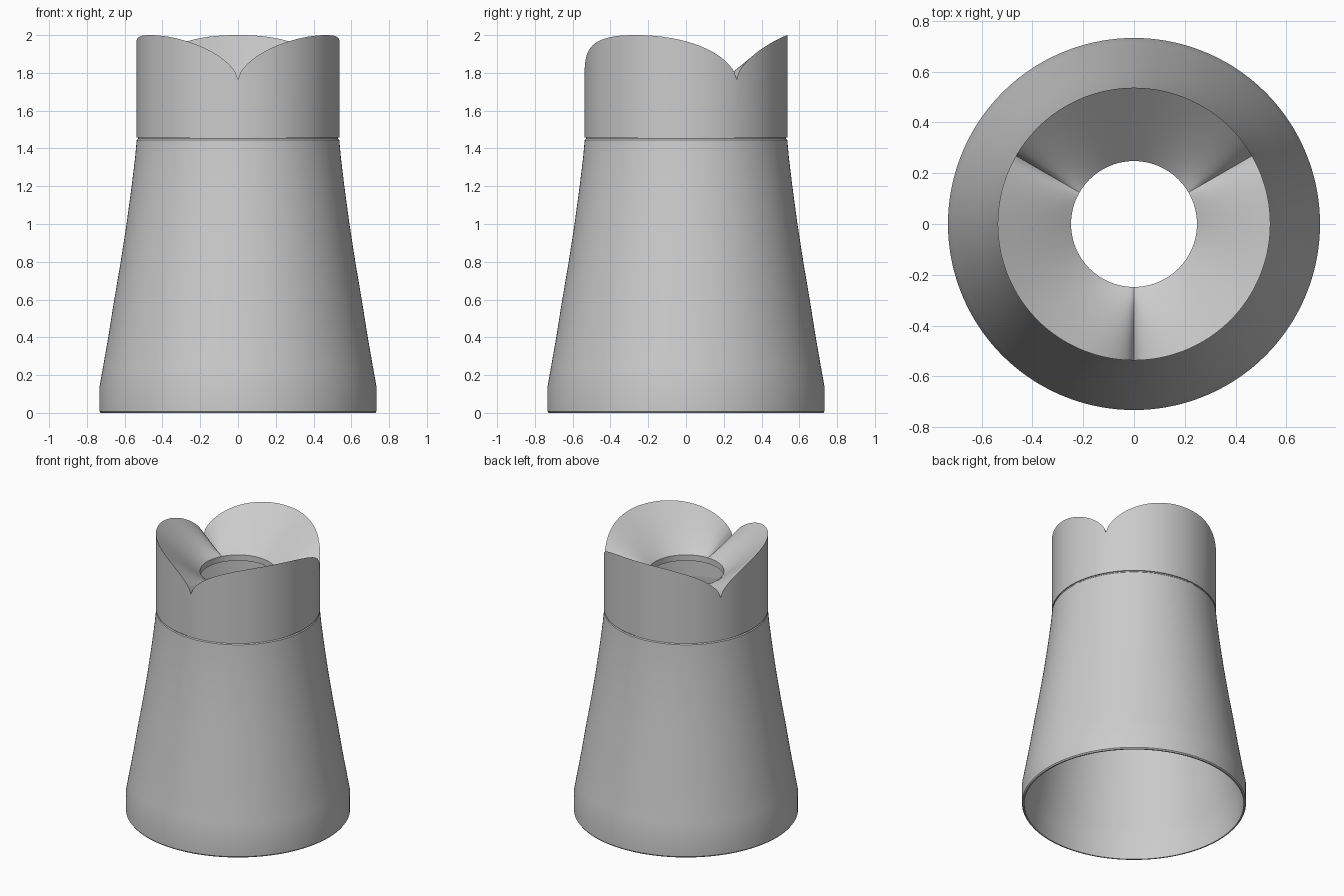
import bpy
import bmesh
import math

cube = bpy.data.objects.get("Cube")
if cube:
    bpy.data.objects.remove(cube)

SEGMENTS = 240
NECK_R = 0.537      # outer radius of the lobed head
HOLE_R = 0.248      # radius of the central opening
INNER_R = 0.508     # inside radius of the head wall
SEAM_Z = 1.458
HOLE_Z = 1.73
VALLEY_Z = 1.765
CREST_Z = 2.0
SHEET = 0.042       # thickness of the funnel sheet

# One plain grey
grey = bpy.data.materials.new("plain_grey")
grey.use_nodes = True
grey.diffuse_color = (0.6, 0.6, 0.6, 1)
grey.node_tree.nodes["Principled BSDF"].inputs["Base Color"].default_value = (0.6, 0.6, 0.6, 1)


def lathe(name, rings):
    """Closed loop of rings; each ring is a function angle -> (radius, z)."""
    bm = bmesh.new()
    grid = []
    for ring in rings:
        row = []
        for i in range(SEGMENTS):
            a = 2 * math.pi * i / SEGMENTS
            r, z = ring(a)
            row.append(bm.verts.new((r * math.cos(a), r * math.sin(a), z)))
        grid.append(row)
    for k, row in enumerate(grid):
        nxt = grid[(k + 1) % len(grid)]
        for i in range(SEGMENTS):
            j = (i + 1) % SEGMENTS
            bm.faces.new((row[i], row[j], nxt[j], nxt[i]))
    bmesh.ops.recalc_face_normals(bm, faces=bm.faces)
    mesh = bpy.data.meshes.new(name)
    bm.to_mesh(mesh)
    bm.free()
    mesh.materials.append(grey)
    obj = bpy.data.objects.new(name, mesh)
    bpy.context.collection.objects.link(obj)
    bpy.ops.object.select_all(action='DESELECT')
    obj.select_set(True)
    bpy.context.view_layer.objects.active = obj
    bpy.ops.object.shade_smooth_by_angle(angle=math.radians(30))
    return obj


def circle(r, z):
    return lambda a: (r, z)


def rim_height(a):
    """Three rounded lobes meeting in sharp valleys."""
    third = 2 * math.pi / 3
    off = (a - math.pi / 2 + third / 2) % third - third / 2
    u = min(1.0, abs(off) / (third / 2))
    return VALLEY_Z + (CREST_Z - VALLEY_Z) * max(0.0, 1 - u ** 2.2) ** 0.62


def funnel(r, drop=0.0):
    """Straight sheet from the lobed rim down to the round opening."""
    t = (r - HOLE_R) / (NECK_R - HOLE_R)
    return lambda a: (r, HOLE_Z + (rim_height(a) - HOLE_Z) * t - drop)


# Lobed head: outer wall, funnel, opening lip, underside, inner wall
STEPS = 8
head = [circle(NECK_R, SEAM_Z)]
head += [funnel(NECK_R + (HOLE_R - NECK_R) * k / STEPS) for k in range(STEPS + 1)]
head += [funnel(HOLE_R + (INNER_R - HOLE_R) * k / STEPS, SHEET) for k in range(STEPS + 1)]
head += [circle(INNER_R, SEAM_Z)]
lathe("lobed_head", head)

# Flared body: hollow thin wall with an upright foot band
outside = [(0.727, 0.0), (0.733, 0.008), (0.733, 0.14), (0.715, 0.24), (0.687, 0.4),
           (0.655, 0.6), (0.621, 0.8), (0.590, 1.0), (0.563, 1.2), (0.545, 1.35),
           (0.536, 1.446), (0.530, 1.452), (0.530, SEAM_Z)]
inside = [(INNER_R, SEAM_Z), (0.518, 1.35), (0.537, 1.2), (0.564, 1.0), (0.596, 0.8),
          (0.631, 0.6), (0.664, 0.4), (0.694, 0.24), (0.716, 0.14), (0.718, 0.0)]
lathe("flared_body", [circle(r, z) for r, z in outside + inside])
